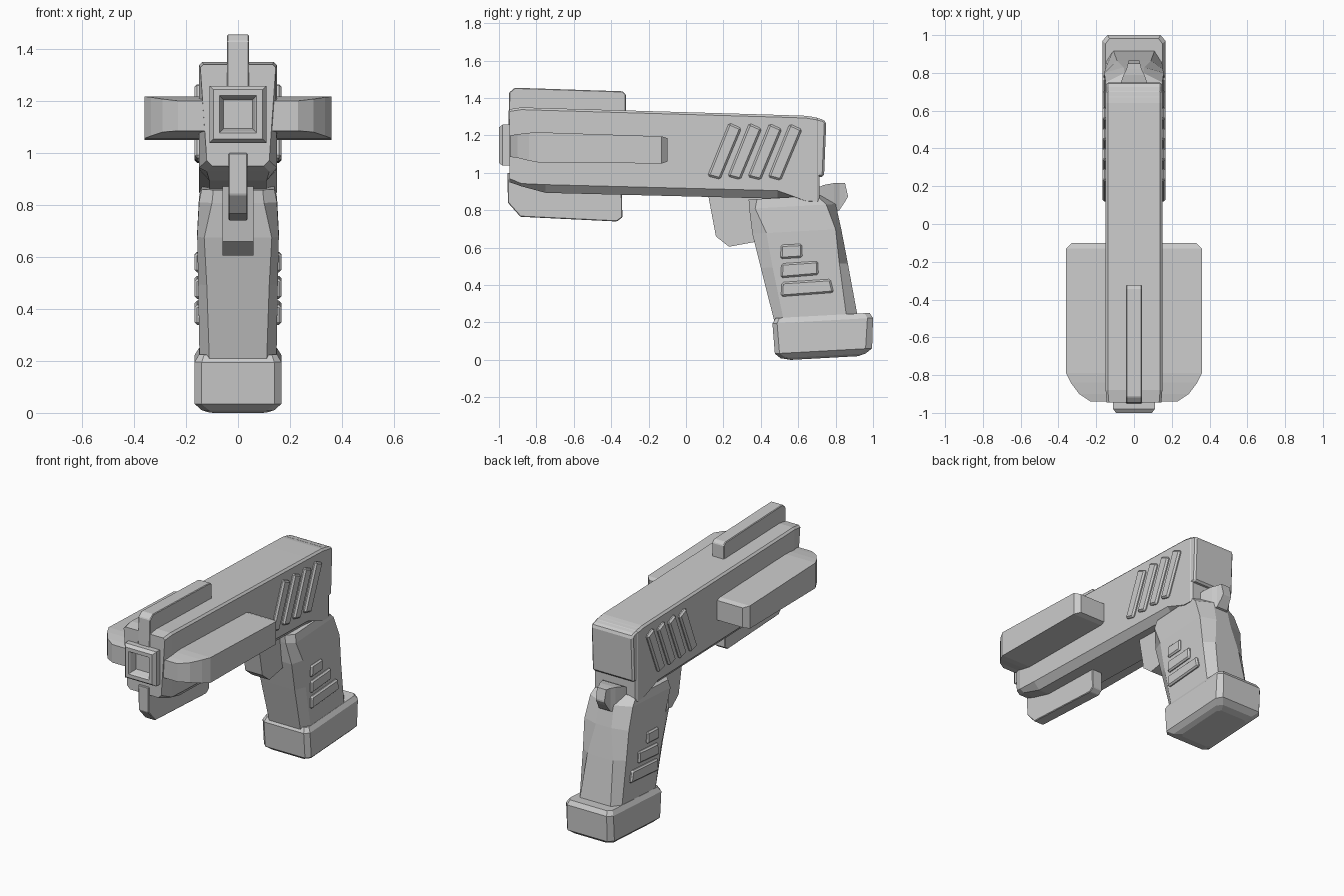
import bpy, bmesh


def finish(name, bm, bevel=0, mirror=False):
    bmesh.ops.recalc_face_normals(bm, faces=bm.faces)
    me = bpy.data.meshes.new(name)
    bm.to_mesh(me)
    bm.free()
    ob = bpy.data.objects.new(name, me)
    bpy.context.collection.objects.link(ob)
    if bevel:
        m = ob.modifiers.new("Bevel", 'BEVEL')
        m.width, m.segments = bevel, 1
    if mirror:
        m = ob.modifiers.new("Mirror", 'MIRROR')
        m.use_mirror_merge = False
    return ob


def loft(name, rings, bevel=0):
    """Skin a series of closed rings and cap both ends."""
    bm = bmesh.new()
    vs = [[bm.verts.new(p) for p in r] for r in rings]
    n = len(rings[0])
    for a, b in zip(vs, vs[1:]):
        for i in range(n):
            j = (i + 1) % n
            bm.faces.new((a[i], a[j], b[j], b[i]))
    bm.faces.new(vs[0])
    bm.faces.new(vs[-1])
    return finish(name, bm, bevel)


def prism(name, profile, x0, x1, bevel=0, mirror=False):
    """Extrude a (y, z) profile along x."""
    bm = bmesh.new()
    a = [bm.verts.new((x0, y, z)) for y, z in profile]
    b = [bm.verts.new((x1, y, z)) for y, z in profile]
    n = len(a)
    bm.faces.new(a)
    bm.faces.new(b)
    for i in range(n):
        bm.faces.new((a[i], a[(i + 1) % n], b[(i + 1) % n], b[i]))
    return finish(name, bm, bevel, mirror)


def section(y, half):
    """Symmetric cross-section at y from its (x, z) right half, top to bottom."""
    return [(x, y, z) for x, z in half] + [(-x, y, z) for x, z in reversed(half)]


def rect(y, hw, zb, zt):
    return section(y, [(hw, zt), (hw, zb)])


def level(z, yf, sf, sb, yb, fw, hw, bw):
    """Slightly tilted eight-sided ring around z, front to back."""
    half = [(fw, yf), (hw, sf), (hw, sb), (bw, yb)]
    pts = half + [(-x, y) for x, y in reversed(half)]
    return [(x, y, z + 0.055 * (y - 0.56)) for x, y in pts]


# Main upper body: y, top z, top half width, side (x, z), bottom (x, z)
body = [(-0.945, 1.34, 0.145, 0.12, 0.97, 0.10, 0.95),
        (-0.88, 1.35, 0.15, 0.15, 0.943, 0.12, 0.928),
        (-0.75, 1.346, 0.15, 0.15, 0.937, 0.11, 0.893),
        (0.49, 1.31, 0.15, 0.15, 0.905, 0.11, 0.862),
        (0.64, 1.305, 0.15, 0.15, 0.85, 0.12, 0.845),
        (0.70, 1.295, 0.15, 0.15, 0.847, 0.13, 0.842),
        (0.715, 1.285, 0.14, 0.14, 0.85, 0.13, 0.845)]
loft("upper_body", [section(y, [(w - 0.012, zt), (w, zt - 0.012), (s, zs), (b, zb)])
                    for y, zt, w, s, zs, b, zb in body])

# Rear plate
prism("rear_plate", [(0.66, 1.303), (0.735, 1.285), (0.75, 1.27), (0.738, 0.98), (0.66, 0.97)],
      -0.147, 0.147, 0.012)

# Side wings
loft("side_wings", [rect(*r) for r in [
    (-0.94, 0.23, 1.085, 1.20), (-0.90, 0.29, 1.08, 1.207), (-0.84, 0.335, 1.065, 1.214),
    (-0.79, 0.36, 1.056, 1.217), (-0.13, 0.36, 1.05, 1.195), (-0.10, 0.33, 1.06, 1.185)]])

# Top rail and lower fin
prism("top_rail", [(-0.95, 1.25), (-0.945, 1.43), (-0.915, 1.455), (-0.34, 1.436),
                   (-0.322, 1.42), (-0.322, 1.25)], -0.042, 0.042, 0.004)
prism("lower_fin", [(-0.955, 1.0), (-0.952, 0.84), (-0.885, 0.765), (-0.37, 0.74),
                    (-0.34, 0.762), (-0.345, 1.0)], -0.036, 0.036, 0.004)

# Square muzzle with recessed opening
loft("muzzle", [rect(y, h, 1.148 - h, 1.148 + h) for y, h in [
    (-0.93, 0.11), (-0.98, 0.11), (-1.0, 0.095), (-1.0, 0.072), (-0.99, 0.066), (-0.948, 0.055)]])

# Slanted side ribs
for i in range(4):
    d, e = 0.108 * i, 0.002 * i
    prism(f"side_rib_{i + 1}", [(y + d, z - e) for y, z in [
        (0.115, 0.983), (0.183, 0.965), (0.297, 1.238), (0.23, 1.268)]], 0.13, 0.167, 0.01, True)

# Trigger block
prism("trigger_block", [(0.115, 0.90), (0.16, 0.66), (0.23, 0.605), (0.42, 0.64), (0.44, 0.90)],
      -0.06, 0.06)

# Grip
loft("grip", [level(*r) for r in [
    (0.20, 0.475, 0.525, 0.86, 0.92, 0.11, 0.148, 0.11),
    (0.50, 0.40, 0.463, 0.82, 0.865, 0.12, 0.153, 0.09),
    (0.685, 0.355, 0.43, 0.80, 0.83, 0.13, 0.157, 0.055),
    (0.82, 0.338, 0.37, 0.75, 0.80, 0.10, 0.15, 0.05),
    (0.87, 0.335, 0.38, 0.70, 0.72, 0.095, 0.14, 0.08)]])

# Rear tang above the grip
loft("grip_tang", [rect(*r) for r in [
    (0.66, 0.10, 0.78, 0.90), (0.735, 0.075, 0.78, 0.935), (0.79, 0.055, 0.79, 0.945),
    (0.82, 0.04, 0.80, 0.946), (0.85, 0.032, 0.845, 0.946), (0.865, 0.03, 0.87, 0.87 + 0.01)]])

# Raised grip pads
pads = [[(0.505, 0.54), (0.622, 0.547), (0.62, 0.62), (0.508, 0.615)],
        [(0.507, 0.438), (0.708, 0.455), (0.705, 0.528), (0.51, 0.515)],
        [(0.508, 0.338), (0.79, 0.36), (0.772, 0.432), (0.512, 0.415)]]
for i, p in enumerate(pads):
    prism(f"grip_pad_{i + 1}", p, 0.13, 0.167, 0.009, True)

# Base of the grip
loft("grip_base", [level(*r) for r in [
    (0.0, 0.56, 0.58, 0.90, 0.92, 0.09, 0.11, 0.09),
    (0.012, 0.505, 0.535, 0.93, 0.96, 0.11, 0.14, 0.11),
    (0.038, 0.475, 0.50, 0.96, 0.995, 0.14, 0.167, 0.14),
    (0.20, 0.462, 0.487, 0.97, 1.0, 0.14, 0.167, 0.14),
    (0.228, 0.48, 0.50, 0.955, 0.982, 0.13, 0.15, 0.13)]])
